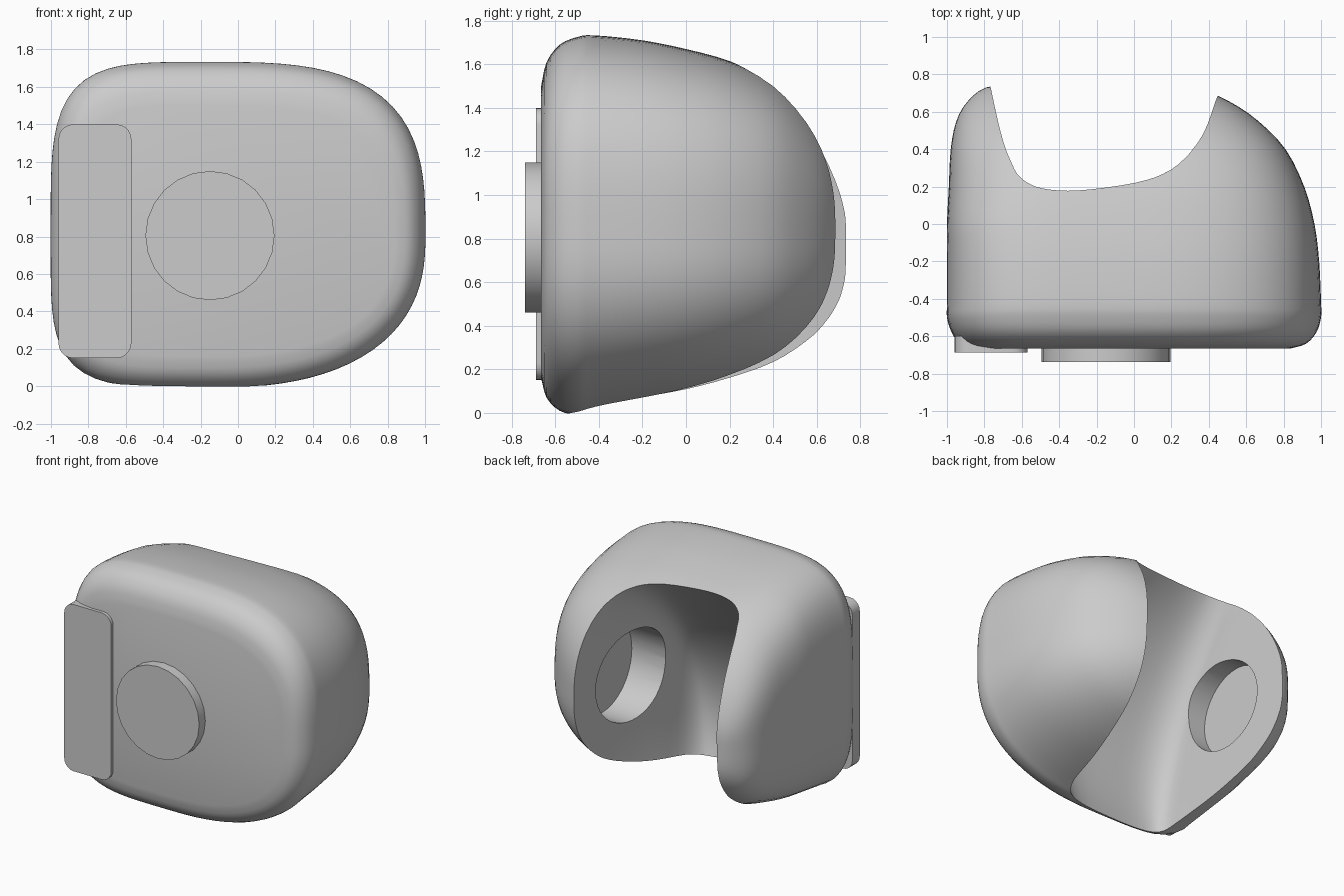
import bpy, bmesh, math
from mathutils import Vector

if "Cube" in bpy.data.objects:
    bpy.data.objects.remove(bpy.data.objects["Cube"])

grey = bpy.data.materials.new("plain_grey")
grey.use_nodes = True
grey.diffuse_color = (0.6, 0.6, 0.6, 1)
grey.node_tree.nodes["Principled BSDF"].inputs["Base Color"].default_value = (0.6, 0.6, 0.6, 1)


def make_object(name, bm):
    bmesh.ops.recalc_face_normals(bm, faces=bm.faces)
    mesh = bpy.data.meshes.new(name)
    bm.to_mesh(mesh)
    bm.free()
    obj = bpy.data.objects.new(name, mesh)
    bpy.context.collection.objects.link(obj)
    mesh.materials.append(grey)
    return obj


def loft(name, rings):
    """Skin closed rings of equal length and cap both ends."""
    bm = bmesh.new()
    rows = [[bm.verts.new(p) for p in ring] for ring in rings]
    for a, b in zip(rows, rows[1:]):
        for i in range(len(a)):
            j = (i + 1) % len(a)
            bm.faces.new((a[i], a[j], b[j], b[i]))
    bm.faces.new(rows[0])
    bm.faces.new(rows[-1])
    return make_object(name, bm)


def spline(points, steps):
    """Smooth curve through the given tuples."""
    pts = [Vector(p) for p in points]
    pts = [2 * pts[0] - pts[1]] + pts + [2 * pts[-1] - pts[-2]]
    out = []
    for p0, p1, p2, p3 in zip(pts, pts[1:], pts[2:], pts[3:]):
        for k in range(steps):
            t = k / steps
            out.append(0.5 * (2 * p1 + (p2 - p0) * t + (2 * p0 - 5 * p1 + 4 * p2 - p3) * t ** 2
                              + (3 * p1 - p0 - 3 * p2 + p3) * t ** 3))
    return out + [pts[-2]]


def cut(target, cutter):
    mod = target.modifiers.new("cut", "BOOLEAN")
    mod.operation = "DIFFERENCE"
    mod.solver = "EXACT"
    mod.object = cutter
    bpy.context.view_layer.objects.active = target
    bpy.ops.object.modifier_apply(modifier=mod.name)
    bpy.data.objects.remove(cutter)


def smooth(obj, angle):
    bpy.ops.object.select_all(action="DESELECT")
    obj.select_set(True)
    bpy.context.view_layer.objects.active = obj
    bpy.ops.object.shade_smooth_by_angle(angle=math.radians(angle))


# Rounded body: squarish cross-sections from front to back
CX, CZ = -0.15, 0.8


def section(y, left, right, low, high):
    top_left = 4.2 - 2.3 * max(0, y)  # the upper left corner rounds off toward the back
    ring = []
    for i in range(96):
        a = math.tau * i / 96
        c, s = math.cos(a), math.sin(a)
        power = (3.1 if s > 0 else 2.45) if c > 0 else (top_left if s > 0 else 4.4)
        r = (abs(c) ** power + abs(s) ** power) ** (-1 / power)
        ring.append((CX + r * c * (right - CX if c > 0 else CX - left), y,
                     CZ + r * s * (high - CZ if s > 0 else CZ - low)))
    return ring


# depth, left, right, bottom, top
sizes = [(-0.665, -0.86, 0.84, 0.16, 1.5), (-0.64, -0.93, 0.92, 0.07, 1.61),
         (-0.58, -0.975, 0.975, 0.01, 1.69), (-0.5, -1, 1, -0.008, 1.725),
         (-0.42, -1, 1, 0.005, 1.733), (-0.2, -1, 0.99, 0.04, 1.71),
         (0, -1, 0.965, 0.075, 1.67), (0.2, -0.99, 0.91, 0.125, 1.615),
         (0.4, -0.98, 0.81, 0.195, 1.525), (0.55, -0.95, 0.665, 0.285, 1.4),
         (0.655, -0.89, 0.51, 0.38, 1.26), (0.73, -0.79, 0.33, 0.5, 1.09),
         (0.76, -0.6, 0.1, 0.65, 0.94)]
profile = spline([s[:3] for s in sizes], 3), spline([s[3:] for s in sizes], 3)
body = loft("body", [section(*a, *b) for a, b in zip(*profile)])

# Open channel with splayed walls through the back, sweeping forward as it goes down
top = [(0.48, 1.1), (0.42, 0.84), (0.33, 0.61), (0.18, 0.39), (0, 0.275), (-0.3, 0.21),
       (-0.49, 0.23), (-0.59, 0.31), (-0.645, 0.43), (-0.69, 0.6), (-0.78, 1.1)]
mid = [(0.51, 1.1), (0.41, 0.5), (0.34, 0.12), (0.275, -0.17), (0.12, -0.265), (-0.25, -0.27),
       (-0.51, -0.23), (-0.655, -0.11), (-0.695, 0.1), (-0.73, 0.4), (-0.79, 1.1)]
base = [(0.51, 1.1), (0.41, 0.5), (0.3, -0.1), (0.24, -0.42), (0.11, -0.53), (-0.25, -0.56),
        (-0.56, -0.55), (-0.68, -0.48), (-0.71, -0.3), (-0.745, 0.3), (-0.8, 1.1)]
curves = [spline(c, 4) for c in (base, mid, top)]
heights = (0.05, 1.1, 1.65)


def channel_ring(z):
    weights = []
    for h in heights:
        w = 1
        for other in heights:
            if other != h:
                w *= (z - other) / (h - other)
        weights.append(w)
    ring = [sum((p * w for p, w in zip(ps, weights)), Vector((0, 0))) for ps in zip(*curves)]
    return [(p.x, p.y, z) for p in ring]


cut(body, loft("channel_cutter", [channel_ring(-0.1 + 1.95 * i / 24) for i in range(25)]))


def disc(axis, centre, radius, start, end, sides):
    """Rings of a cylinder along x or y."""
    rings = []
    for d in (start, end):
        ring = []
        for i in range(sides):
            a = math.tau * i / sides
            u, z = centre[0] + radius * math.cos(a), centre[1] + radius * math.sin(a)
            ring.append((d, u, z) if axis == "x" else (u, d, z))
        rings.append(ring)
    return rings


# Round socket in each channel wall
cut(body, loft("socket_cutter", disc("x", (0.13, 0.8), 0.345, -0.84, 0.6, 48)))
smooth(body, 35)

# Round boss on the front
boss = loft("front_boss", disc("y", (CX, 0.805), 0.345, -0.738, -0.6, 24))
smooth(boss, 30)

# Rounded plate on the front
corners = [(-0.65, 1.32, 0), (-0.88, 1.32, 90), (-0.88, 0.23, 180), (-0.65, 0.23, 270)]
outline = [(x + 0.08 * math.cos(math.radians(a + 18 * k)), z + 0.08 * math.sin(math.radians(a + 18 * k)))
           for x, z, a in corners for k in range(6)]
plate = loft("front_plate", [[(x, y, z) for x, z in outline] for y in (-0.688, -0.6)])
smooth(plate, 30)
